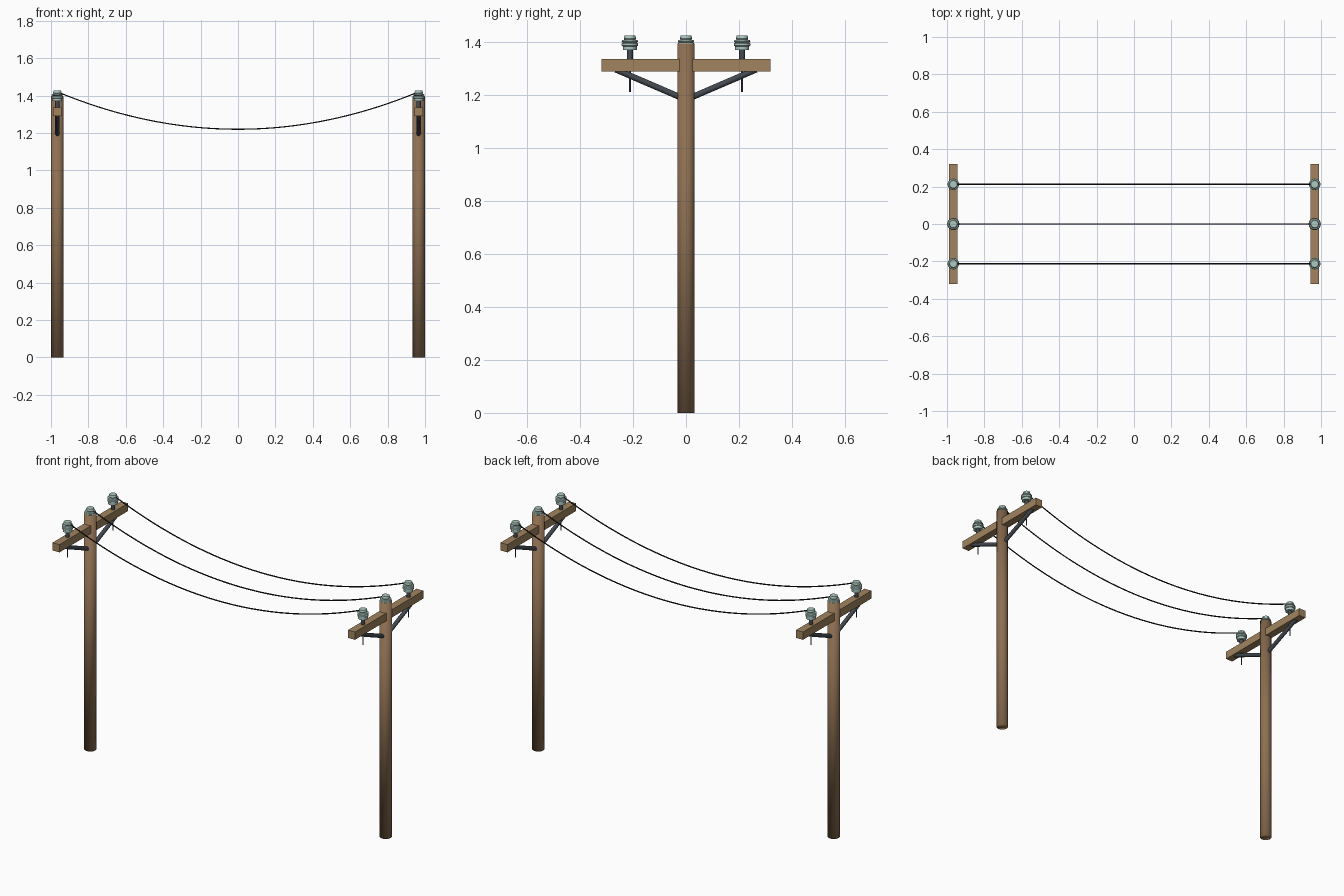
import bpy, bmesh, math
from mathutils import Vector

if "Cube" in bpy.data.objects:
    bpy.data.objects.remove(bpy.data.objects["Cube"])

PX = 0.966          # pole distance from centre
WIRE_Y = (-0.212, 0.0, 0.212)


def material(name, rgb):
    m = bpy.data.materials.new(name)
    m.diffuse_color = (*rgb, 1)
    m.use_nodes = True
    m.node_tree.nodes["Principled BSDF"].inputs["Base Color"].default_value = m.diffuse_color
    return m


POLE = material("pole_wood", (0.27, 0.16, 0.085))
ARM = material("arm_wood", (0.36, 0.23, 0.115))
STEEL = material("dark_steel", (0.06, 0.07, 0.085))
GLASS = material("insulator_glaze", (0.42, 0.58, 0.53))
CABLE = material("cable_black", (0.012, 0.012, 0.015))


def rod(name, a, b, r, mat, sides=12, sharp=True):
    a, b = Vector(a), Vector(b)
    d = b - a
    bpy.ops.mesh.primitive_cylinder_add(vertices=sides, radius=r, depth=d.length, location=(a + b) / 2)
    o = bpy.context.object
    o.rotation_euler = d.to_track_quat('Z', 'Y').to_euler()
    o.name = name
    o.data.materials.append(mat)
    if sharp:
        bpy.ops.object.shade_smooth_by_angle(angle=math.radians(40))
    else:
        bpy.ops.object.shade_smooth()
    return o


def box(name, loc, size, mat):
    bpy.ops.mesh.primitive_cube_add(size=1, location=loc)
    o = bpy.context.object
    o.name = name
    o.scale = size
    o.data.materials.append(mat)


def lathe(name, profile, loc, mat, sides=16):
    bm = bmesh.new()
    vs = [bm.verts.new((r, 0, z)) for r, z in profile]
    es = [bm.edges.new(p) for p in zip(vs, vs[1:])]
    bmesh.ops.spin(bm, geom=vs + es, cent=(0, 0, 0), axis=(0, 0, 1), angle=math.tau,
                   steps=sides, use_merge=True)
    bmesh.ops.remove_doubles(bm, verts=bm.verts, dist=1e-5)
    bmesh.ops.recalc_face_normals(bm, faces=bm.faces)
    me = bpy.data.meshes.new(name)
    bm.to_mesh(me)
    bm.free()
    o = bpy.data.objects.new(name, me)
    bpy.context.collection.objects.link(o)
    o.location = loc
    me.materials.append(mat)
    bpy.context.view_layer.objects.active = o
    bpy.ops.object.select_all(action='DESELECT')
    o.select_set(True)
    bpy.ops.object.shade_smooth_by_angle(angle=math.radians(30))


# stepped insulator: skirt, flange, neck, cap
INSULATOR = [(0, 1.37), (0.026, 1.37), (0.026, 1.384), (0.031, 1.387), (0.031, 1.396),
             (0.026, 1.399), (0.031, 1.402), (0.029, 1.408), (0.021, 1.410),
             (0.023, 1.414), (0.020, 1.426), (0, 1.426)]

for side, x in (("left", -PX), ("right", PX)):
    # pole and crossarm
    rod(side + "_pole", (x, 0, 0), (x, 0, 1.395), 0.033, POLE, 16, sharp=False)
    box(side + "_crossarm", (x, 0, 1.313), (0.045, 0.64, 0.046), ARM)
    # diagonal braces
    for s, tag in ((-1, "front"), (1, "back")):
        rod(f"{side}_{tag}_brace", (x, 0, 1.183), (x, s * 0.265, 1.297), 0.0115, STEEL)
    for i, y in enumerate(WIRE_Y):
        lathe(f"{side}_insulator_{i}", INSULATOR, (x, y, 0), GLASS)
        # pin above the arm and thin bolt through it
        if y:
            rod(f"{side}_pin_{i}", (x, y, 1.33), (x, y, 1.375), 0.0115, STEEL)
            rod(f"{side}_bolt_{i}", (x, y, 1.213), (x, y, 1.33), 0.0035, STEEL, 8)

# sagging wires
for i, y in enumerate(WIRE_Y):
    cu = bpy.data.curves.new("wire", 'CURVE')
    cu.dimensions = '3D'
    cu.bevel_depth = 0.0035
    cu.bevel_resolution = 1
    cu.use_fill_caps = True
    n = 32
    sp = cu.splines.new('POLY')
    sp.points.add(n)
    for k, p in enumerate(sp.points):
        t = 2 * k / n - 1
        p.co = (t * PX, y, 1.22 + 0.2 * t * t, 1)
    o = bpy.data.objects.new(f"wire_{i}", cu)
    bpy.context.collection.objects.link(o)
    cu.materials.append(CABLE)
